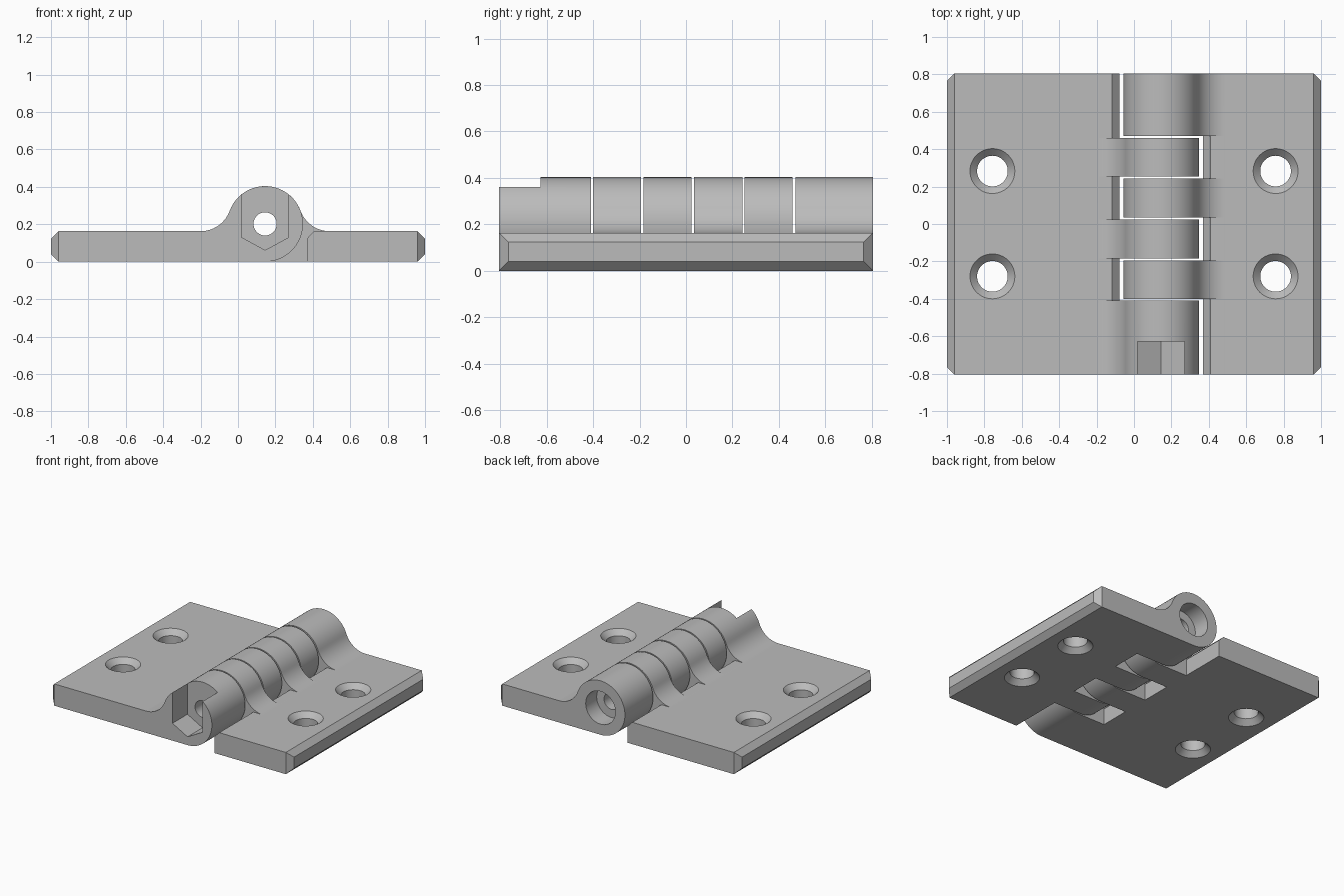
import bpy, bmesh, math

if "Cube" in bpy.data.objects:
    bpy.data.objects.remove(bpy.data.objects["Cube"])

AX, R, T, HY = 0.145, 0.202, 0.163, 0.8045   # hinge axis x, barrel radius, plate thickness, half depth
ZC = R                                       # axis height
BEV = 0.04

steel = bpy.data.materials.new("grey_metal")
steel.diffuse_color = (0.5, 0.5, 0.5, 1)
steel.use_nodes = True
steel.node_tree.nodes["Principled BSDF"].inputs["Base Color"].default_value = steel.diffuse_color


def to_object(name, verts, faces):
    me = bpy.data.meshes.new(name)
    me.from_pydata(verts, [], faces)
    bm = bmesh.new()
    bm.from_mesh(me)
    bmesh.ops.recalc_face_normals(bm, faces=bm.faces)
    bm.to_mesh(me)
    bm.free()
    ob = bpy.data.objects.new(name, me)
    bpy.context.collection.objects.link(ob)
    return ob


def prism(name, pts, y0, y1, s=1):
    """Extrude a (u, z) profile along y; u is measured from the hinge axis."""
    n = len(pts)
    verts = [(AX + s * u, y, z) for y in (y0, y1) for u, z in pts]
    faces = [list(range(n)), list(range(n, 2 * n))]
    faces += [[i, (i + 1) % n, n + (i + 1) % n, n + i] for i in range(n)]
    return to_object(name, verts, faces)


def circle(r, n=64):
    return [(r * math.cos(2 * math.pi * i / n), ZC + r * math.sin(2 * math.pi * i / n)) for i in range(n)]


def screw_hole(x, y, n=48):
    """Through hole countersunk on both sides."""
    e = 0.02
    rings = [(0.12 + e, -e), (0.082, 0.038), (0.082, T - 0.038), (0.12 + e, T + e)]
    verts = [(x + r * math.cos(2 * math.pi * i / n), y + r * math.sin(2 * math.pi * i / n), z)
             for r, z in rings for i in range(n)]
    faces = [list(range(n)), list(range(3 * n, 4 * n))]
    faces += [[k * n + i, k * n + (i + 1) % n, (k + 1) * n + (i + 1) % n, (k + 1) * n + i]
              for k in range(3) for i in range(n)]
    return to_object("screw_hole_cutter", verts, faces)


def leaf_blank(name, s, length):
    """Plate blending into a full-length barrel, with a bevelled outer end."""
    uf = 0.345                                   # where the fillet meets the plate
    d = ZC - T
    fr = (uf * uf + d * d - R * R) / (2 * (R + d))   # fillet radius tangent to both
    a = math.atan2(T + fr - ZC, uf)              # tangent angle on the barrel
    pts = [(length - BEV, 0)]
    n = 44
    for i in range(n + 1):                       # barrel, bottom round the far side to the fillet
        t = -math.pi / 2 - (1.5 * math.pi - a) * i / n
        pts.append((R * math.cos(t), ZC + R * math.sin(t)))
    n = 14
    for i in range(1, n + 1):                    # concave fillet
        t = (a + math.pi) + (math.pi / 2 - a) * i / n
        pts.append((uf + fr * math.cos(t), T + fr + fr * math.sin(t)))
    pts.append((length - BEV, T))
    n = len(pts)
    verts = [(AX + s * u, y, z) for y in (-HY, HY) for u, z in pts]
    verts += [(AX + s * length, y, z) for y in (-HY + BEV, HY - BEV) for z in (BEV, T - BEV)]
    q = 2 * n
    faces = [list(range(n)), list(range(n, 2 * n))]
    faces += [[i, i + 1, n + i + 1, n + i] for i in range(n - 1)]
    faces += [[q, q + 1, q + 3, q + 2], [0, n - 1, q + 1, q], [n, 2 * n - 1, q + 3, q + 2],
              [0, n, q + 2, q], [n - 1, 2 * n - 1, q + 3, q + 1]]
    return to_object(name, verts, faces)


def cut(ob, cutters):
    """Subtract all cutters, bake the result and discard the cutters."""
    for c in cutters:
        c.hide_render = True
        m = ob.modifiers.new("cut", 'BOOLEAN')
        m.operation, m.solver, m.object = 'DIFFERENCE', 'EXACT', c
    dg = bpy.context.evaluated_depsgraph_get()
    me = bpy.data.meshes.new_from_object(ob.evaluated_get(dg))
    ob.modifiers.clear()
    ob.data = me
    for c in cutters:
        bpy.data.objects.remove(c)


def finish(ob):
    ob.data.materials.clear()
    ob.data.materials.append(steel)
    bpy.ops.object.select_all(action='DESELECT')
    ob.select_set(True)
    bpy.context.view_layer.objects.active = ob
    bpy.ops.object.shade_smooth_by_angle(angle=math.radians(30))
    for p in ob.data.polygons:                   # keep large flat faces flat
        if max(abs(c) for c in p.normal) > 0.99999:
            p.use_smooth = False


# clearance for the other leaf's knuckles: flat bevelled plate edge
notch = [(-0.5, -0.1), (0.223, -0.1), (0.223, T - BEV), (0.223 + BEV, T + 0.0005),
         (0.4, T + 0.0005), (0.4, 0.6), (-0.5, 0.6)]
# nut slot: lower half of a hexagon, open at the top
slot = [(-0.125, 0.6), (-0.125, ZC - 0.072), (0, ZC - 0.14), (0.125, ZC - 0.072), (0.125, 0.6)]

leaves = [
    ("left_leaf", -1, 1 + AX, [(-0.41, -0.184), (0.024, 0.253), (0.459, 1)]),
    ("right_leaf", 1, 1 - AX, [(-1, -0.4), (-0.194, 0.035), (0.243, 0.471)]),
]
for name, s, length, gaps in leaves:
    ob = leaf_blank(name, s, length)
    cutters = [prism("notch_cutter", notch, y0, y1, s) for y0, y1 in gaps]
    cutters += [screw_hole(s * 0.757, y) for y in (0.283, -0.28)]
    cutters.append(prism("pin_bore_cutter", circle(0.062), -1, 1))
    if s < 0:
        cutters.append(prism("nut_slot_cutter", slot, -1, -0.627))
    else:
        cutters.append(prism("head_recess_cutter", circle(0.123), HY - 0.13, 1))
    cut(ob, cutters)
    finish(ob)
